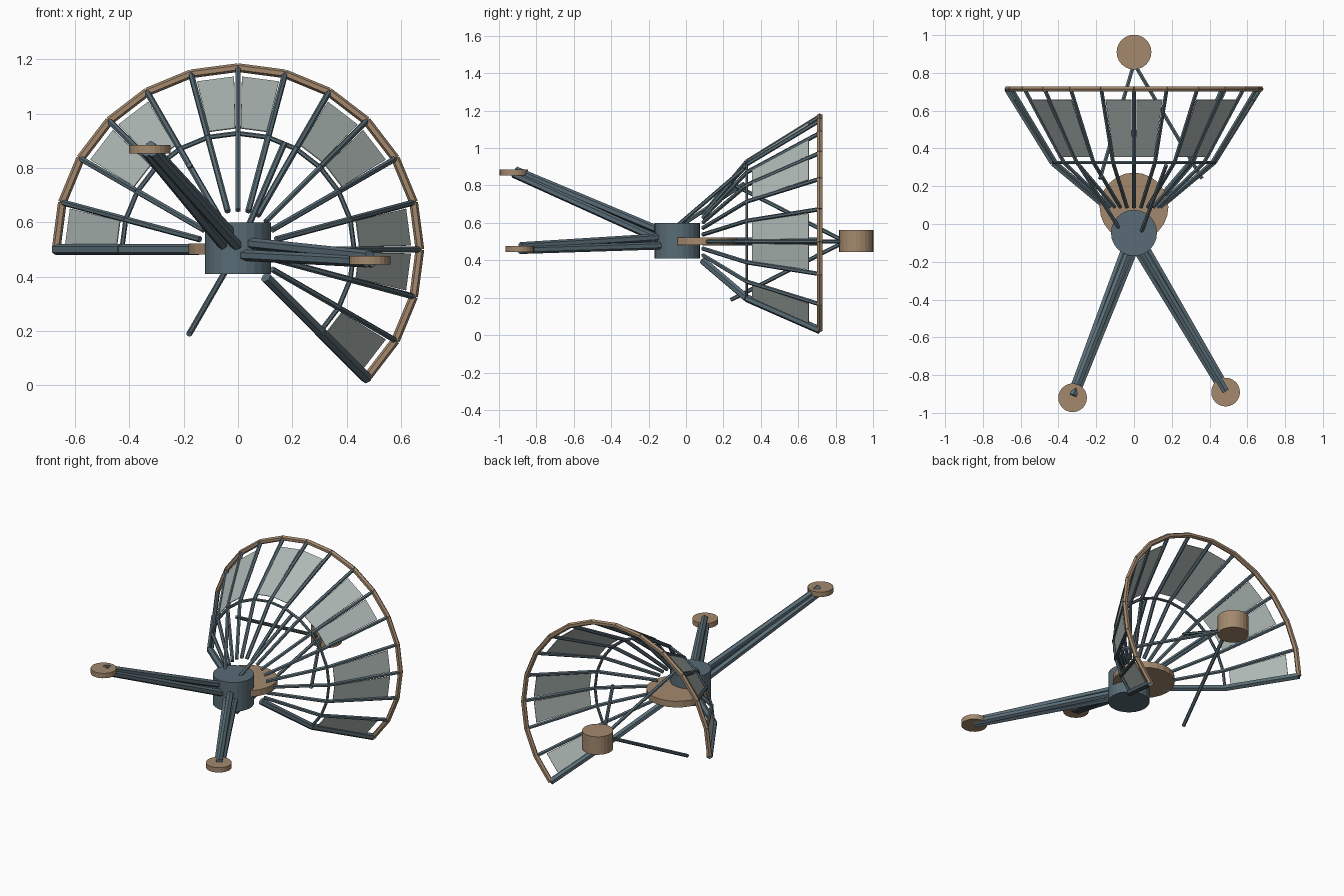
import bpy, bmesh, math
from mathutils import Vector, Matrix

cube = bpy.data.objects.get("Cube")
if cube:
    bpy.data.objects.remove(cube, do_unlink=True)


def material(name, rgb):
    m = bpy.data.materials.new(name)
    m.use_nodes = True
    col = (*rgb, 1)
    m.diffuse_color = col
    m.node_tree.nodes["Principled BSDF"].inputs["Base Color"].default_value = col
    return m


SLATE = material("slate blue metal", (0.10, 0.15, 0.18))
TAN = material("tan trim", (0.37, 0.25, 0.155))
GREY = material("pale grey panel", (0.42, 0.48, 0.46))


def finish(name, bm, mat):
    me = bpy.data.meshes.new(name)
    bm.to_mesh(me)
    bm.free()
    me.materials.append(mat)
    ob = bpy.data.objects.new(name, me)
    bpy.context.collection.objects.link(ob)
    return ob


def rod(bm, a, b, r, sides=6):
    a, b = Vector(a), Vector(b)
    d = b - a
    mat = Matrix.Translation((a + b) / 2) @ d.to_track_quat('Z', 'Y').to_matrix().to_4x4()
    bmesh.ops.create_cone(bm, cap_ends=True, segments=sides, radius1=r, radius2=r,
                          depth=d.length, matrix=mat)


def rods(name, pairs, r, mat=SLATE):
    bm = bmesh.new()
    for a, b in pairs:
        rod(bm, a, b, r)
    return finish(name, bm, mat)


def drum(name, x, y, z0, z1, r, mat, sides=24):
    bm = bmesh.new()
    rod(bm, (x, y, z0), (x, y, z1), r, sides)
    return finish(name, bm, mat)


CENTRE_Z = 0.5


def polar(deg, r, y):
    t = math.radians(deg)
    return Vector((r * math.cos(t), y, CENTRE_Z + r * math.sin(t)))


# Central hub, collar plate and rear pod
drum("hub", 0, -0.047, 0.41, 0.6, 0.122, SLATE)
drum("collar_plate", 0, 0.09, 0.482, 0.522, 0.182, TAN)
drum("rear_pod", 0, 0.91, 0.445, 0.562, 0.092, TAN)

# Fan of bent ribs, heavier at both ends
angles = [-45 + 15 * i for i in range(16)]
ROOT, BEND, TIP = (0.145, 0.09), (0.428, 0.325), (0.67, 0.715)


def rib_pairs(a):
    p = [polar(a, *s) for s in (ROOT, BEND, TIP)]
    return [(p[0], p[1]), (p[1], p[2])]


rods("fan_ribs", [q for a in angles[1:-1] for q in rib_pairs(a)], 0.0115)
rods("fan_end_ribs", [q for a in (angles[0], angles[-1]) for q in rib_pairs(a)], 0.021)

# Inner ring and outer rim
steps = list(zip(angles, angles[1:]))
rods("inner_ring", [(polar(a, *BEND), polar(b, *BEND)) for a, b in steps], 0.009)
rods("outer_rim", [(polar(a, *TIP), polar(b, *TIP)) for a, b in steps], 0.016, TAN)

# Thin panels in pairs, every third bay left open
bm = bmesh.new()
INNER, OUTER = (0.447, 0.355), (0.636, 0.657)
for i, (a, b) in enumerate(steps):
    if i % 3 == 1:
        continue
    a, b = a + 1.3, b - 1.3
    quad = [polar(a, *INNER), polar(b, *INNER), polar(b, *OUTER), polar(a, *OUTER)]
    n = (quad[1] - quad[0]).cross(quad[3] - quad[0]).normalized() * 0.002
    lo = [bm.verts.new(v - n) for v in quad]
    hi = [bm.verts.new(v + n) for v in quad]
    bm.faces.new(lo[::-1])
    bm.faces.new(hi)
    for k in range(4):
        j = (k + 1) % 4
        bm.faces.new((lo[k], lo[j], hi[j], hi[k]))
finish("fan_panels", bm, GREY)

# Tripod struts carrying the rear pod
rods("pod_struts", [(polar(a, 0.36, 0.24), (0, 0.85, CENTRE_Z)) for a in (0, 120, 240)], 0.011)

# Braces from the hub top to the inner ring
rods("hub_braces", [((0.04, -0.04, 0.59), (0.17, 0.31, 0.89)),
                    ((-0.08, -0.02, 0.59), (-0.29, 0.31, 0.81))], 0.0115)


# Front arms: three converging rods ending in a round pad
def arm(side, start, end, pad_z):
    start, end = Vector(start), Vector(end)
    d = (end - start).normalized()
    u = d.cross(Vector((0, 0, 1))).normalized()
    v = u.cross(d)
    pairs = []
    for k in range(3):
        t = math.radians(90 + 120 * k)
        off = u * math.cos(t) + v * math.sin(t)
        pairs.append((start + off * 0.03, end + off * 0.014))
    rods(side + "_front_arm", pairs, 0.021)
    drum(side + "_arm_pad", end.x, end.y - 0.005, pad_z - 0.016, pad_z + 0.016, 0.076, TAN)


arm("right", (-0.01, -0.1, 0.51), (-0.325, -0.915, 0.868), 0.869)
arm("left", (0.02, -0.1, 0.495), (0.485, -0.885, 0.462), 0.46)
